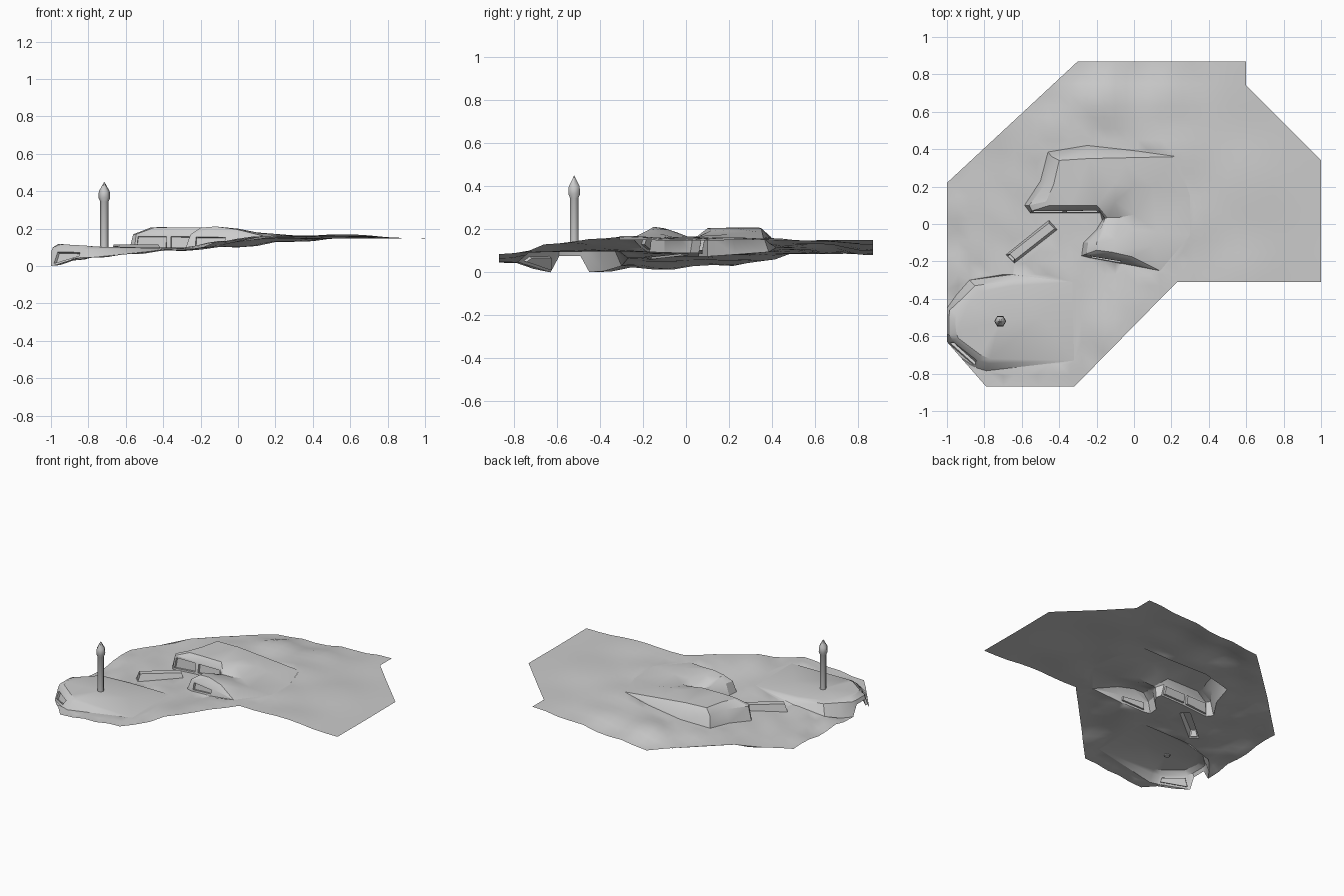
import bpy, bmesh, math
from mathutils import Vector
from mathutils.geometry import delaunay_2d_cdt

if "Cube" in bpy.data.objects:
    bpy.data.objects.remove(bpy.data.objects["Cube"])

# Sampled ground heights (x, y, z)
GROUND = [
    (-1, .22, .03), (-1, -.1, .012), (-1, -.4, 0), (-1, -.63, 0), (-.79, -.87, .045), (-.55, -.87, .065),
    (-.32, -.87, .085), (-.05, -.6, .135), (.1, -.45, .155), (.23, -.31, .165), (.55, -.31, .17),
    (1, -.31, .15), (1, .34, .15), (.6, .74, .15), (.6, .87, .15), (.3, .87, .13), (0, .87, .1),
    (-.3, .87, .08), (-.5, .68, .085), (-.7, .5, .085), (-.85, .36, .052), (-.8, -.1, .05),
    (-.8, .2, .055), (-.6, 0, .073), (-.6, .25, .08), (-.4, -.1, .085), (-.2, 0, .09),
    (-.24, -.19, .095), (-.4, .5, .105), (-.15, .65, .14), (.23, .36, .16), (.3, 0, .165),
    (.14, -.25, .16), (.6, .2, .162), (.2, .65, .15), (-.32, -.31, .098), (-.32, -.73, .093),
    (-.65, -.27, .065), (-.9, -.3, .03), (-.79, -.78, .045), (-.46, .38, .095), (-.25, .42, .115),
]
OUTLINE = [(-1, .22), (-1, -.63), (-.79, -.87), (-.32, -.87), (.23, -.31), (1, -.31),
           (1, .34), (.6, .74), (.6, .87), (-.3, .87)]


def ground(x, y):
    total = weight = 0
    for gx, gy, gz in GROUND:
        w = 1 / (((x - gx) ** 2 + (y - gy) ** 2) ** 1.5 + 1e-9)
        total += w * gz
        weight += w
    return total / weight


def inside(x, y, poly):
    hit = False
    for (x1, y1), (x2, y2) in zip(poly, poly[1:] + poly[:1]):
        if (y1 > y) != (y2 > y) and x < x1 + (y - y1) * (x2 - x1) / (y2 - y1):
            hit = not hit
    return hit


def loop_edges(n, start=0):
    return [(start + i, start + (i + 1) % n) for i in range(n)]


def finish(name, bm, angle=30):
    bmesh.ops.remove_doubles(bm, verts=bm.verts, dist=1e-4)
    mesh = bpy.data.meshes.new(name)
    bm.to_mesh(mesh)
    bm.free()
    ob = bpy.data.objects.new(name, mesh)
    bpy.context.collection.objects.link(ob)
    bpy.ops.object.select_all(action='DESELECT')
    ob.select_set(True)
    bpy.context.view_layer.objects.active = ob
    bpy.ops.object.shade_smooth_by_angle(angle=math.radians(angle))
    return ob


def point(p):
    return Vector((p[0], p[1], p[2] if len(p) > 2 else ground(p[0], p[1])))


def mound(name, rows, extras=(), slits=(), inset=.02):
    """Rows run counter-clockwise; each row climbs from the ground to the roof."""
    bm = bmesh.new()
    levels = max(len(r) for r in rows)
    rows = [list(r) + [r[-1]] * (levels - len(r)) for r in rows]
    cols = [[bm.verts.new(point(p)) for p in r] for r in rows]
    n = len(rows)
    panels = []
    for i in range(n):
        a, b = cols[i], cols[(i + 1) % n]
        for k in range(levels - 1):
            quad = []
            for v in (a[k], b[k], b[k + 1], a[k + 1]):
                if all((v.co - q.co).length > 1e-4 for q in quad):
                    quad.append(v)
            if len(quad) > 2:
                f = bm.faces.new(quad)
                if k == 0 and i in slits:
                    panels.append(f)
    # Roof skin
    top = [point(r[-1]) for r in rows] + [point(p) for p in extras]
    vs, _, fs, *_ = delaunay_2d_cdt([p.xy for p in top], loop_edges(n), [], 0, 1e-5)
    ring = [(p.x, p.y) for p in top[:n]]
    tv = [bm.verts.new((v.x, v.y, min(top, key=lambda p: (p.xy - v).length).z)) for v in vs]
    for f in fs:
        c = sum((vs[i] for i in f), Vector((0, 0))) / 3
        if inside(c.x, c.y, ring):
            bm.faces.new([tv[i] for i in f])
    # Recessed firing slits
    bm.normal_update()
    if panels:
        bmesh.ops.inset_individual(bm, faces=panels, thickness=inset, depth=0)
        bmesh.ops.inset_individual(bm, faces=panels, thickness=.002, depth=-.015)
    finish(name, bm)
    return [(r[0][0], r[0][1]) for r in rows]


holes = []

# Headland under the tower, with a notch at the map edge
holes.append(mound("headland", [
    [(-.33, -.31)],
    [(-.65, -.27), (-.65, -.3, .093), (-.65, -.33, .1)],
    [(-.88, -.3), (-.85, -.33, .1), (-.82, -.36, .108)],
    [(-.95, -.38), (-.92, -.4, .1), (-.88, -.42, .112)],
    [(-1, -.45), (-.985, -.46, .1), (-.95, -.48, .117)],
    [(-1, -.49, .075), (-.99, -.5, .1), (-.96, -.51, .118)],
    [(-1, -.59, .075), (-.99, -.59, .1), (-.95, -.58, .118)],
    [(-1, -.63), (-.97, -.62, .09), (-.94, -.61, .116)],
    [(-.84, -.77), (-.83, -.73, .09), (-.82, -.7, .11)],
    [(-.79, -.785), (-.78, -.745, .09), (-.77, -.72, .104)],
    [(-.32, -.73)],
], extras=[(-.715, -.52, .1), (-.5, -.5, .1)], slits=[7], inset=.022))

# Twin bunkers dug into the hillside
holes.append(mound("twin_bunkers", [
    [(.23, .36)],
    [(-.25, .42), (-.25, .395, .165), (-.24, .35, .205)],
    [(-.46, .385), (-.44, .36, .17), (-.4, .34, .208)],
    [(-.5, .23), (-.47, .22, .17), (-.43, .21, .208)],
    [(-.585, .1), (-.56, .1, .17), (-.47, .12, .205)],
    [(-.555, .06), (-.545, .07, .17), (-.45, .1, .205)],
    [(-.37, .06), (-.37, .07, .17), (-.34, .1, .206)],
    [(-.18, .06), (-.19, .075, .17), (-.2, .1, .205)],
    [(-.17, .02), (-.155, .03, .155), (-.14, .035, .155)],
    [(-.2, -.03), (-.18, -.03, .165), (-.165, -.04, .185)],
    [(-.27, -.1), (-.245, -.1, .17), (-.2, -.1, .205)],
    [(-.28, -.17), (-.255, -.16, .168), (-.2, -.14, .205)],
    [(-.24, -.18), (-.235, -.17, .168), (-.12, -.15, .212)],
    [(-.06, -.212), (-.055, -.2, .165), (-.01, -.175, .197)],
    [(.14, -.25)],
    [(.3, -.06)],
    [(.3, .15)],
], extras=[(-.1, .22, .207), (-.1, .12, .197), (-.05, .33, .188), (0, .2, .192), (0, .05, .16),
           (-.08, .035, .156), (0, -.13, .2), (-.1, -.08, .198), (.1, -.12, .18),
           (.12, -.04, .163), (0, -.03, .168), (.1, .2, .177)], slits=[5, 6, 12], inset=.017))

# Low dugout between the mounds
holes.append(mound("dugout", [
    [(-.64, -.21), (-.635, -.19, .115)],
    [(-.41, -.03), (-.425, -.025, .115)],
    [(-.455, .02), (-.455, .005, .115)],
    [(-.685, -.165), (-.665, -.16, .115)],
], slits=[3], inset=.01))

# Ground sheet, with openings under the mounds
pts, edges = [], []
border = []
for a, b in zip(OUTLINE, OUTLINE[1:] + OUTLINE[:1]):
    a, b = Vector(a), Vector(b)
    steps = max(1, round((b - a).length / .1))
    border += [a.lerp(b, i / steps) for i in range(steps)]
for loop in [border] + holes:
    edges += loop_edges(len(loop), len(pts))
    pts += [Vector(p) for p in loop]
for i in range(1, 34):
    for j in range(1, 29):
        x, y = -1 + i * .06, -.87 + j * .06
        if inside(x, y, OUTLINE) and min((Vector((x, y)) - p).length for p in border) > .04 \
                and not any(inside(x, y, h) for h in holes):
            pts.append(Vector((x, y)))
vs, _, fs, *_ = delaunay_2d_cdt(pts, edges, [], 0, 1e-5)
bm = bmesh.new()
tv = [bm.verts.new((v.x, v.y, ground(v.x, v.y))) for v in vs]
for f in fs:
    c = sum((vs[i] for i in f), Vector((0, 0))) / 3
    if inside(c.x, c.y, OUTLINE) and not any(inside(c.x, c.y, h) for h in holes):
        bm.faces.new([tv[i] for i in f])
bmesh.ops.delete(bm, geom=[v for v in bm.verts if not v.link_faces], context='VERTS')
finish("ground_sheet", bm, 40)

# Six-sided tower with a pointed head
bm = bmesh.new()
rings = []
for r, z in [(.022, .095), (.022, .345), (.032, .365), (.029, .4), (.001, .45)]:
    rings.append([bm.verts.new((-.715 + r * math.cos(k * math.pi / 3),
                                -.52 + r * math.sin(k * math.pi / 3), z)) for k in range(6)])
for lo, hi in zip(rings, rings[1:]):
    for i, j in loop_edges(6):
        bm.faces.new((lo[i], lo[j], hi[j], hi[i]))
bm.faces.new(rings[-1])
bm.faces.new(rings[0][::-1])
finish("tower", bm, 61)
